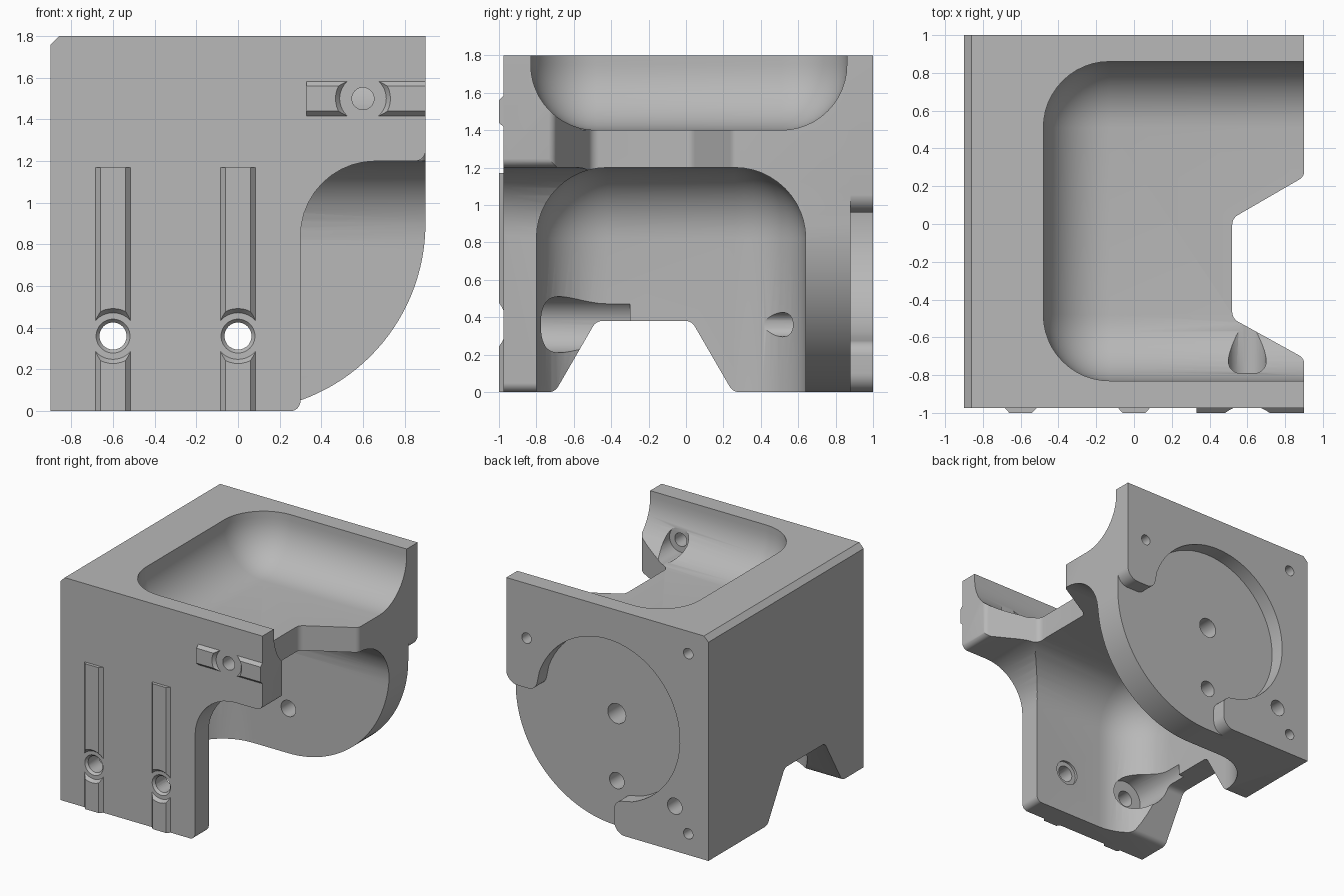
import bpy, bmesh, math
from mathutils import Vector, Matrix

if "Cube" in bpy.data.objects:
    bpy.data.objects.remove(bpy.data.objects["Cube"], do_unlink=True)

grey = bpy.data.materials.new("plain_grey")
grey.use_nodes = True
grey.diffuse_color = (0.48, 0.48, 0.48, 1)
grey.node_tree.nodes["Principled BSDF"].inputs["Base Color"].default_value = grey.diffuse_color


def to_object(name, bm):
    bmesh.ops.recalc_face_normals(bm, faces=bm.faces)
    mesh = bpy.data.meshes.new(name)
    bm.to_mesh(mesh)
    bm.free()
    mesh.materials.append(grey)
    ob = bpy.data.objects.new(name, mesh)
    bpy.context.collection.objects.link(ob)
    return ob


def rounded(points, steps=10):
    """Replace each corner given as (a, b, radius) by an arc."""
    out = []
    for i, p in enumerate(points):
        c = Vector(p[:2])
        if len(p) < 3:
            out.append(c)
            continue
        u = (Vector(points[i - 1][:2]) - c).normalized()
        v = (Vector(points[(i + 1) % len(points)][:2]) - c).normalized()
        half = u.angle(v) / 2
        mid = c + (u + v).normalized() * p[2] / math.sin(half)
        start = c + u * p[2] / math.tan(half) - mid
        end = c + v * p[2] / math.tan(half) - mid
        sweep = start.angle_signed(end)
        for k in range(steps + 1):
            # angle_signed is clockwise positive
            out.append(mid + Matrix.Rotation(-sweep * k / steps, 2) @ start)
    return out


def prism(name, points, axis, lo, hi):
    place = {"x": lambda p, d: (d, p[0], p[1]),
             "y": lambda p, d: (p[0], d, p[1]),
             "z": lambda p, d: (p[0], p[1], d)}[axis]
    bm = bmesh.new()
    pts = rounded(points)
    a = [bm.verts.new(place(p, lo)) for p in pts]
    b = [bm.verts.new(place(p, hi)) for p in pts]
    bm.faces.new(a)
    bm.faces.new(b)
    for i in range(len(pts)):
        bm.faces.new((a[i - 1], a[i], b[i], b[i - 1]))
    return to_object(name, bm)


def drum(name, x, z, y0, y1, r0, r1=None):
    """Cylinder or cone along y."""
    bm = bmesh.new()
    m = Matrix.Translation((x, (y0 + y1) / 2, z)) @ Matrix.Rotation(-math.pi / 2, 4, "X")
    bmesh.ops.create_cone(bm, cap_ends=True, segments=40, radius1=r0,
                          radius2=r0 if r1 is None else r1, depth=y1 - y0, matrix=m)
    return to_object(name, bm)


def soft_box(name, lo, hi, radius):
    lo, hi = Vector(lo), Vector(hi)
    bm = bmesh.new()
    bmesh.ops.create_cube(bm, size=1)
    for v in bm.verts:
        v.co = (lo + hi) / 2 + v.co * (hi - lo)
    bmesh.ops.bevel(bm, geom=bm.edges[:], offset=radius, segments=12,
                    profile=0.5, affect="EDGES")
    return to_object(name, bm)


def cut(ob, cutter):
    mod = ob.modifiers.new("cut", "BOOLEAN")
    mod.operation, mod.solver, mod.object = "DIFFERENCE", "EXACT", cutter
    bpy.context.view_layer.objects.active = ob
    bpy.ops.object.modifier_apply(modifier=mod.name)
    bpy.data.objects.remove(cutter, do_unlink=True)


def arc(cx, cz, r, a0, a1, n):
    angles = [math.radians(a0 + (a1 - a0) * k / n) for k in range(n + 1)]
    return [(cx + r * math.cos(t), cz + r * math.sin(t)) for t in angles]


# Main block with one chamfered top edge
body = prism("housing", [(-0.9, 0), (-0.9, 1.76), (-0.86, 1.8), (0.9, 1.8), (0.9, 0)],
             "y", -0.975, 1)

# Upper and lower rounded pockets, both open at +x
cut(body, soft_box("upper_pocket", (-0.48, -0.83, 1.4), (2, 0.86, 2.8), 0.35))
cut(body, soft_box("lower_pocket", (-0.7, -0.8, -1), (2, 0.64, 1.2), 0.38))

# Open corner of the front wall
cut(body, prism("front_opening",
                [(0.2, -0.5), (0.2, -0.002), (0.3, 0, 0.05), (0.3, 1.2, 0.36),
                 (0.9, 1.2, 0.05), (0.902, 1.6), (1.5, 1.6), (1.5, -0.5)], "y", -2, 0))

# Round lower corner of the back wall
cut(body, prism("back_arc", arc(0, 0.9, 0.9, 270, 360, 32)
                + [(1.5, 0.9), (1.5, -0.5), (0, -0.5)], "y", 0, 2))

# Flared gap in the shelf
cut(body, prism("shelf_gap",
                [(1.5, -0.9), (0.902, -0.78), (0.9, -0.71, 0.05), (0.52, -0.5, 0.06),
                 (0.52, 0.03, 0.06), (0.9, 0.25, 0.05), (0.902, 0.32), (1.5, 0.4)],
                "z", 1.0, 1.5))

# Flared gap under the side wall
cut(body, prism("side_gap",
                [(-0.79, -0.5), (-0.79, -0.002), (-0.7, 0, 0.06), (-0.48, 0.38, 0.06),
                 (0.03, 0.38, 0.06), (0.25, 0, 0.06), (0.35, -0.002), (0.35, -0.5)],
                "x", -2, -0.3))

# Round recess in the back, open toward the lower corner
cut(body, prism("back_recess",
                [(1.5, 1.3), (0.902, 1.3), (0.9, 0.96, 0.1), (0.64, 0.96, 0.08)]
                + arc(0, 0.9, 0.645, 20, 250, 44)
                + [(-0.06, 0.26, 0.08), (-0.06, 0, 0.1), (-0.3, -0.002),
                   (-0.3, -0.5), (1.5, -0.5)], "y", 0.88, 2))

# Screw holes through front and back walls, with chamfers and seats
for x in (-0.6, 0):
    cut(body, drum("seat", x, 0.36, -0.82, -0.3, 0.15 if x else 0.1))
    cut(body, drum("front_hole", x, 0.36, -2, -0.5, 0.065))
    cut(body, drum("chamfer", x, 0.36, -0.985, -0.95, 0.09, 0.06))
    cut(body, drum("back_hole", x, 0.36, 0.3, 2, 0.065))
cut(body, drum("arm_seat", 0.6, 1.5, -0.79, -0.4, 0.1))
cut(body, drum("arm_hole", 0.6, 1.5, -2, -0.5, 0.053))
cut(body, drum("centre_hole", 0, 0.9, 0.3, 2, 0.08))
for x, z in ((-0.72, 1.62), (-0.72, 0.17), (0.72, 1.36)):
    cut(body, drum("corner_hole", x, z, 0.8, 2, 0.042))

# Raised locating ribs, interrupted around the holes
parts = [body]
for side, x in (("right", -0.6), ("middle", 0)):
    rib = prism(side + "_rib", [(x - 0.088, -0.97), (x - 0.06, -1), (x + 0.06, -1),
                                (x + 0.088, -0.97)], "z", 0, 1.17)
    cut(rib, drum("rib_gap", x, 0.36, -1.01, -0.96, 0.14, 0.1))
    parts.append(rib)
rib = prism("upper_rib", [(-0.97, 1.412), (-1, 1.44), (-1, 1.56), (-0.97, 1.588)],
            "x", 0.33, 0.9)
cut(rib, drum("rib_gap", 0.6, 1.5, -1.01, -0.96, 0.14, 0.1))
parts.append(rib)

bpy.ops.object.select_all(action="DESELECT")
for ob in parts:
    ob.select_set(True)
bpy.context.view_layer.objects.active = body
bpy.ops.object.shade_smooth_by_angle(angle=math.radians(30))
